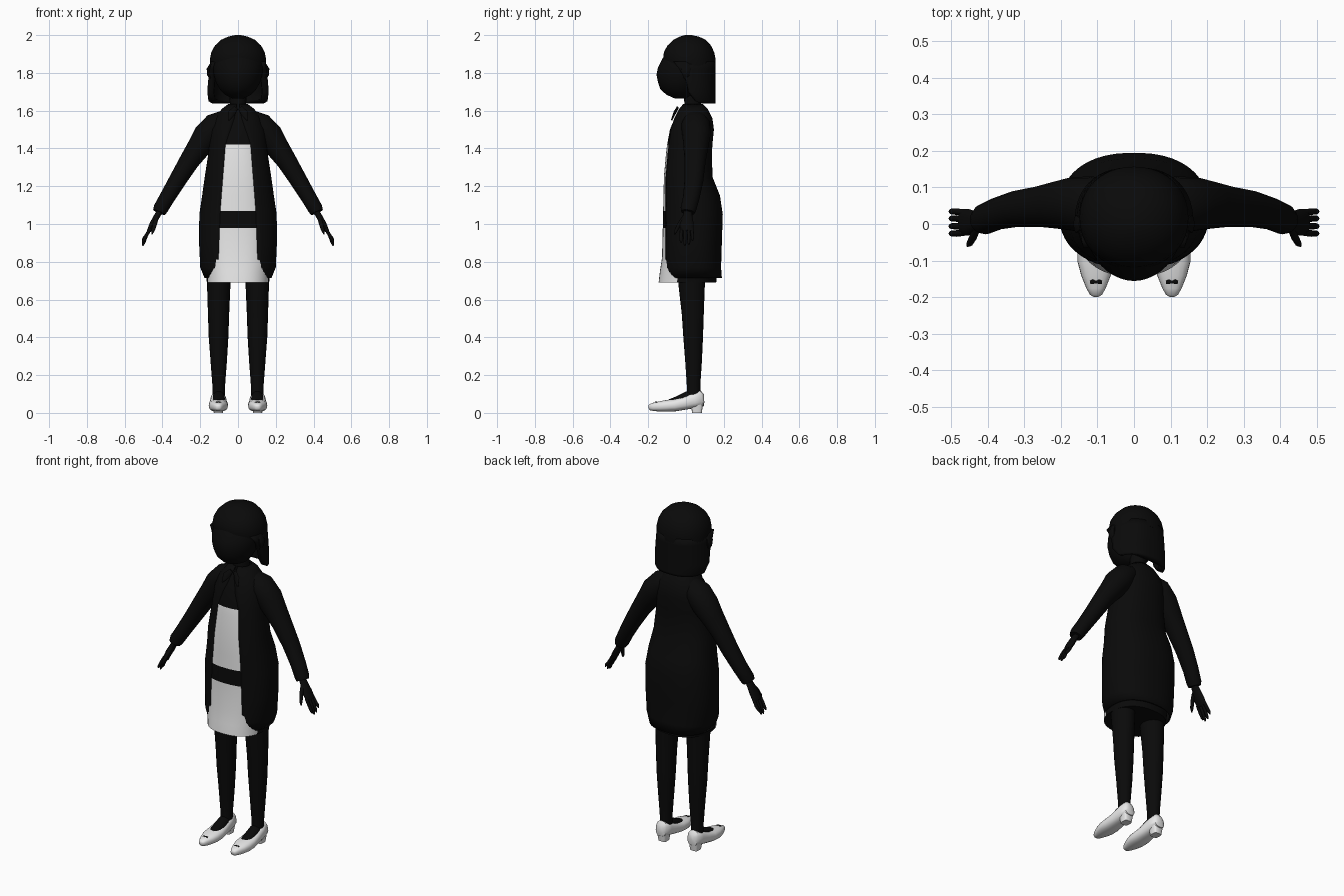
import bpy, bmesh, math
from mathutils import Vector


def material(name, value):
    m = bpy.data.materials.new(name)
    m.diffuse_color = (value, value, value, 1)
    return m


BLACK = material("black_cloth", 0.003)
WHITE = material("white_cloth", 0.8)


def spow(v, p):
    return math.copysign(abs(v) ** p, v)


def skin(name, rings, mats, closed=True, rule=None, thick=0, angle=50):
    """Join rings of points into a smooth surface, capped when closed."""
    bm = bmesh.new()
    loops = [[bm.verts.new(p) for p in r] for r in rings]
    n = len(loops[0])
    for a, b in zip(loops, loops[1:]):
        for i in range(n if closed else n - 1):
            j = (i + 1) % n
            bm.faces.new((a[i], a[j], b[j], b[i]))
    if closed:
        bm.faces.new(loops[0])
        bm.faces.new(loops[-1])
    bmesh.ops.recalc_face_normals(bm, faces=bm.faces)
    if rule:
        for f in bm.faces:
            f.material_index = rule(f)
    me = bpy.data.meshes.new(name)
    bm.to_mesh(me)
    bm.free()
    ob = bpy.data.objects.new(name, me)
    bpy.context.collection.objects.link(ob)
    for m in mats:
        me.materials.append(m)
    bpy.ops.object.select_all(action='DESELECT')
    ob.select_set(True)
    bpy.context.view_layer.objects.active = ob
    bpy.ops.object.shade_smooth_by_angle(angle=math.radians(angle))
    if thick:
        mod = ob.modifiers.new("thickness", 'SOLIDIFY')
        mod.thickness = thick
        mod.offset = -1
    return ob


def layers(rows, power=2.3, n=40):
    """Level rings from (z, half width, front y, back y, half opening)."""
    out = []
    for z, hw, yf, yb, w in rows:
        g = math.asin(min(1, (w / hw) ** (power / 2)))
        steps = n if w == 0 else n - 1
        ring = []
        for i in range(n):
            t = g + (2 * math.pi - 2 * g) * i / steps
            ring.append((hw * spow(math.sin(t), 2 / power),
                         (yf + yb) / 2 - (yb - yf) / 2 * spow(math.cos(t), 2 / power), z))
        out.append(ring)
    return out


def tube(name, pts, mat, side=1, n=16, ref=(0, 1, 0), power=2, **kw):
    """Tube along (x, y, z, radius across, radius along ref), mirrored by side."""
    P = [Vector(p[:3]) for p in pts]
    rings = []
    for i, p in enumerate(pts):
        t = (P[min(i + 1, len(P) - 1)] - P[max(i - 1, 0)]).normalized()
        v = t.cross(Vector(ref)).normalized()
        u = v.cross(t).normalized()
        ring = []
        for k in range(n):
            a = 2 * math.pi * k / n
            q = P[i] + v * p[3] * spow(math.cos(a), 2 / power) + u * p[4] * spow(math.sin(a), 2 / power)
            ring.append((q.x * side, q.y, q.z))
        rings.append(ring)
    return skin(name, rings, [mat], **kw)


# Dress under the coat: white front panel split by a dark belt
def dress_colour(f):
    c = f.calc_center_median()
    belt = 0.98 < c.z < 1.07
    return int(c.y < -0.05 and c.z < 1.42 and not belt and abs(f.normal.z) < 0.8)


skin("dress", layers([
    (0.69, .165, -.145, .16, 0), (0.75, .17, -.138, .165, 0), (0.82, .185, -.127, .17, 0),
    (0.98, .193, -.123, .175, 0), (1.07, .19, -.121, .175, 0), (1.15, .178, -.119, .165, 0),
    (1.25, .163, -.117, .125, 0), (1.38, .143, -.105, .125, 0), (1.42, .138, -.10, .128, 0),
    (1.50, .132, -.085, .135, 0), (1.56, .11, -.06, .125, 0), (1.61, .075, -.033, .105, 0)]),
    [BLACK, WHITE], rule=dress_colour)

# Open-fronted coat
skin("coat", layers([
    (0.715, .178, -.125, .190, .105), (0.77, .20, -.125, .186, .105), (0.90, .206, -.123, .19, .10),
    (1.05, .205, -.121, .195, .095), (1.15, .19, -.119, .18, .088), (1.25, .176, -.117, .14, .08),
    (1.38, .156, -.105, .138, .07), (1.42, .152, -.10, .14, .067), (1.50, .147, -.085, .148, .04),
    (1.56, .125, -.062, .14, .02), (1.61, .085, -.036, .115, .01), (1.635, .052, -.015, .09, .008)]),
    [BLACK], closed=False, thick=.01)

# Neck and head
tube("neck", [(0, .035, 1.58, .05, .05), (0, .035, 1.64, .043, .043), (0, .03, 1.74, .05, .05)], BLACK)
skin("face", layers([
    (1.665, .03, -.06, .03, 0), (1.685, .07, -.105, .05, 0), (1.715, .098, -.136, .07, 0),
    (1.75, .117, -.148, .09, 0), (1.79, .128, -.156, .11, 0), (1.83, .133, -.148, .12, 0),
    (1.88, .132, -.122, .12, 0), (1.93, .11, -.09, .11, 0)], power=1.9), [BLACK])

# Hair: cap on top, open bob around the back
skin("hair_cap", layers([
    (1.83, .147, -.11, .156, 0), (1.87, .149, -.122, .157, 0), (1.91, .141, -.117, .149, 0),
    (1.945, .122, -.098, .132, 0), (1.975, .09, -.067, .105, 0), (1.992, .052, -.034, .068, 0),
    (2.0, .015, -.005, .03, 0)], power=2.1), [BLACK])
bob = []
for z, hw, front in ((1.638, .152, .075), (1.65, .162, .045), (1.70, .163, .01),
                     (1.76, .158, 0), (1.82, .152, -.03), (1.86, .147, -.06)):
    ring = []
    g = math.acos(max(-1, min(1, -front / .155)))
    for i in range(31):
        t = g + (2 * math.pi - 2 * g) * i / 30
        ring.append((hw * spow(math.sin(t), .8), -.155 * spow(math.cos(t), .9), z))
    bob.append(ring)
skin("hair_bob", bob, [BLACK], closed=False, thick=.035)

for s, tag in ((-1, "left"), (1, "right")):
    # Ear
    tube("ear_" + tag, [(.145, .0, 1.77, .006, .01), (.155, .0, 1.79, .009, .02),
                        (.157, .0, 1.82, .009, .026), (.145, .0, 1.845, .006, .015)], BLACK, s, n=10)
    # Collar flap
    tube("collar_" + tag, [(.012, -.045, 1.615, .012, .006), (.035, -.062, 1.585, .02, .006),
                           (.05, -.076, 1.55, .004, .004)], BLACK, s, n=8)
    # Sleeve
    tube("sleeve_" + tag, [
        (.07, .045, 1.555, .05, .06), (.115, .052, 1.525, .068, .078), (.165, .055, 1.465, .074, .074),
        (.21, .052, 1.402, .062, .065), (.258, .048, 1.333, .053, .056), (.32, .042, 1.232, .046, .05),
        (.375, .028, 1.14, .041, .044), (.41, .013, 1.08, .039, .042), (.418, .01, 1.062, .034, .036)],
        BLACK, s, n=20)
    # Hand with four fingers and a thumb
    tube("palm_" + tag, [(.412, .01, 1.07, .016, .022), (.43, .008, 1.04, .016, .026),
                         (.452, .005, 1.0, .016, .036), (.472, .005, .962, .011, .036)], BLACK, s, n=12)
    for i, (y, tip) in enumerate(((-.026, .9), (-.006, .885), (.015, .89), (.034, .91))):
        tube(f"finger_{i + 1}_{tag}", [(.465, y * .9, .975, .009, .009), (.485, y, .94, .009, .009),
                                       (.5, y, tip + .012, .008, .008), (.505, y, tip, .003, .003)],
             BLACK, s, n=8)
    tube("thumb_" + tag, [(.43, -.01, 1.035, .011, .011), (.44, -.035, 1.0, .011, .011),
                          (.45, -.053, .965, .009, .009), (.456, -.06, .945, .003, .003)], BLACK, s, n=8)
    # Leg and instep
    tube("leg_" + tag, [
        (.102, .03, .76, .064, .074), (.102, .03, .68, .062, .07), (.103, .036, .52, .056, .058),
        (.103, .038, .40, .052, .052), (.102, .04, .27, .043, .044), (.102, .04, .15, .034, .036),
        (.102, .04, .08, .032, .036)], BLACK, s, n=20)
    tube("instep_" + tag, [(.102, .055, .085, .03, .03), (.102, .01, .083, .032, .032),
                           (.102, -.04, .064, .034, .026), (.102, -.09, .054, .03, .017)],
         BLACK, s, ref=(0, 0, 1))
    # Pointed shoe: (y, half width, bottom, top)
    rows = ((.096, .018, .055, .10), (.085, .034, .034, .12), (.045, .042, .026, .108),
            (-.01, .046, .016, .086), (-.06, .051, .008, .073), (-.105, .05, .006, .068),
            (-.14, .041, .007, .061), (-.175, .027, .01, .053), (-.193, .017, .014, .045),
            (-.198, .009, .02, .037))
    tube("shoe_" + tag, [(.104, y, (a + b) / 2, w, (b - a) / 2) for y, w, a, b in rows],
         WHITE, s, ref=(0, 0, 1), power=2.5, n=20)
    # Block heel
    tube("heel_" + tag, [(.104, .058, .0, .024, .026), (.104, .058, .05, .032, .032)],
         WHITE, s, power=4)
    # Small bow on the toe
    for k in (-1, 1):
        tube(f"bow_{'outer' if k > 0 else 'inner'}_{tag}",
             [(.104, -.16, .058, .003, .002), (.104 + k * .008, -.158, .058, .006, .003),
              (.104 + k * .015, -.158, .054, .007, .003)], BLACK, s, n=8, ref=(0, 0, 1))
